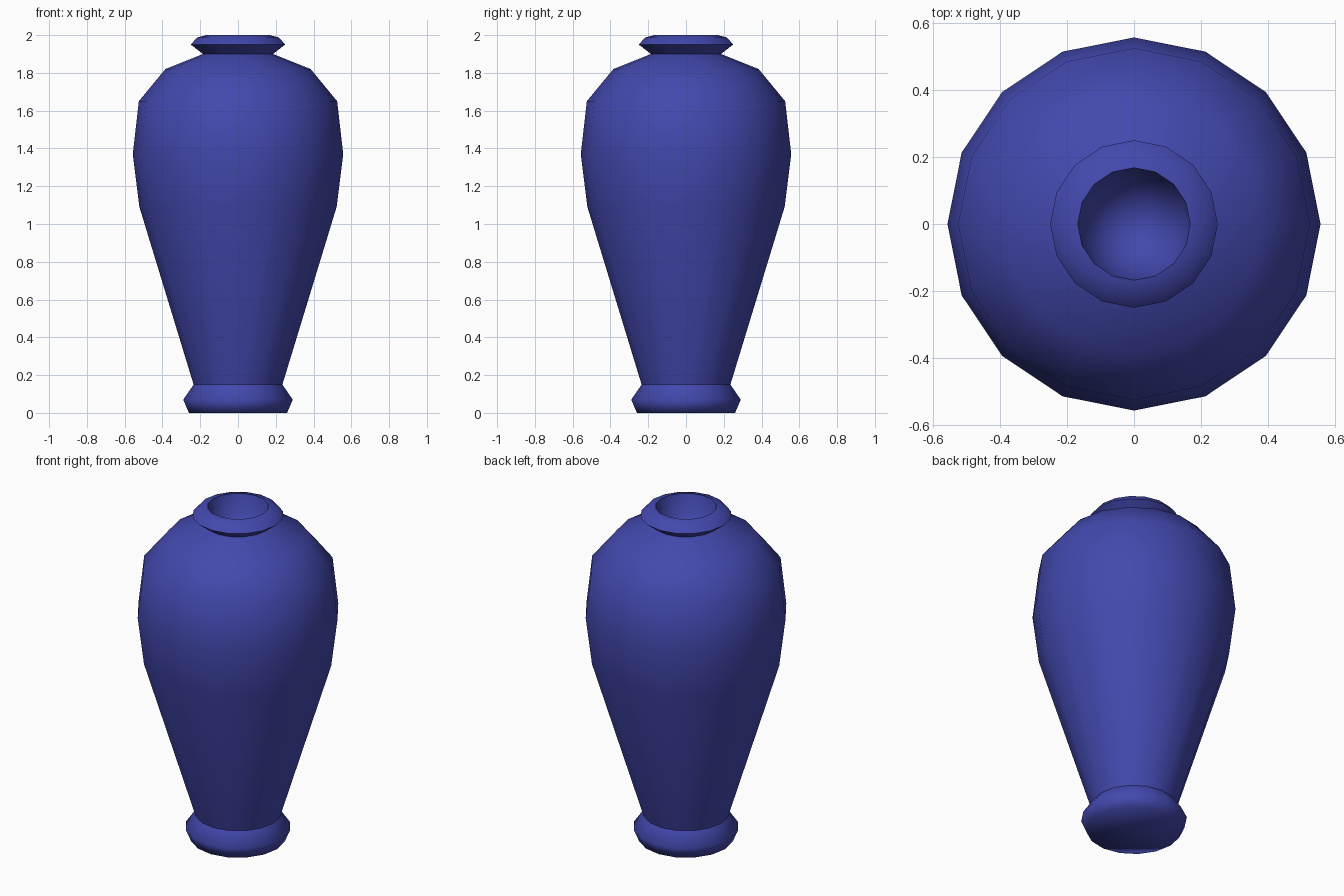
import bpy, math

if "Cube" in bpy.data.objects:
    bpy.data.objects.remove(bpy.data.objects["Cube"])

SIDES = 16

glaze = bpy.data.materials.new("blue_glaze")
glaze.diffuse_color = (0.055, 0.065, 0.42, 1)
glaze.use_nodes = True
glaze.node_tree.nodes["Principled BSDF"].inputs["Base Color"].default_value = glaze.diffuse_color


def lathe(name, profile, angle):
    """Spin a (radius, height) profile around z; radius 0 becomes a pole."""
    verts, faces, rings = [], [], []
    for r, z in profile:
        n = SIDES if r > 0 else 1
        rings.append([len(verts) + i for i in range(n)])
        for i in range(n):
            a = 2 * math.pi * i / SIDES
            verts.append((r * math.cos(a), r * math.sin(a), z))
    for low, high in zip(rings, rings[1:]):
        for i in range(SIDES):
            j = (i + 1) % SIDES
            if len(low) == 1:
                faces.append((low[0], high[j], high[i]))
            elif len(high) == 1:
                faces.append((low[i], low[j], high[0]))
            else:
                faces.append((low[i], low[j], high[j], high[i]))
    mesh = bpy.data.meshes.new(name)
    mesh.from_pydata(verts, [], faces)
    mesh.materials.append(glaze)
    ob = bpy.data.objects.new(name, mesh)
    bpy.context.collection.objects.link(ob)
    bpy.ops.object.select_all(action='DESELECT')
    ob.select_set(True)
    bpy.context.view_layer.objects.active = ob
    bpy.ops.object.shade_smooth_by_angle(angle=math.radians(angle))


# Foot ring with closed underside
lathe("foot", [(0, 0), (0.26, 0), (0.29, 0.07), (0.235, 0.15)], 80)

# Tapered body and shoulder
lathe("body", [(0.235, 0.15), (0.522, 1.09), (0.557, 1.37), (0.525, 1.65),
               (0.385, 1.82), (0.185, 1.90)], 80)

# Flared lip
lathe("lip", [(0.185, 1.90), (0.25, 1.95), (0.217, 1.987), (0.168, 2.0)], 70)

# Mouth hollow
lathe("mouth", [(0.168, 2.0), (0.145, 1.90), (0.08, 1.82), (0, 1.80)], 80)
